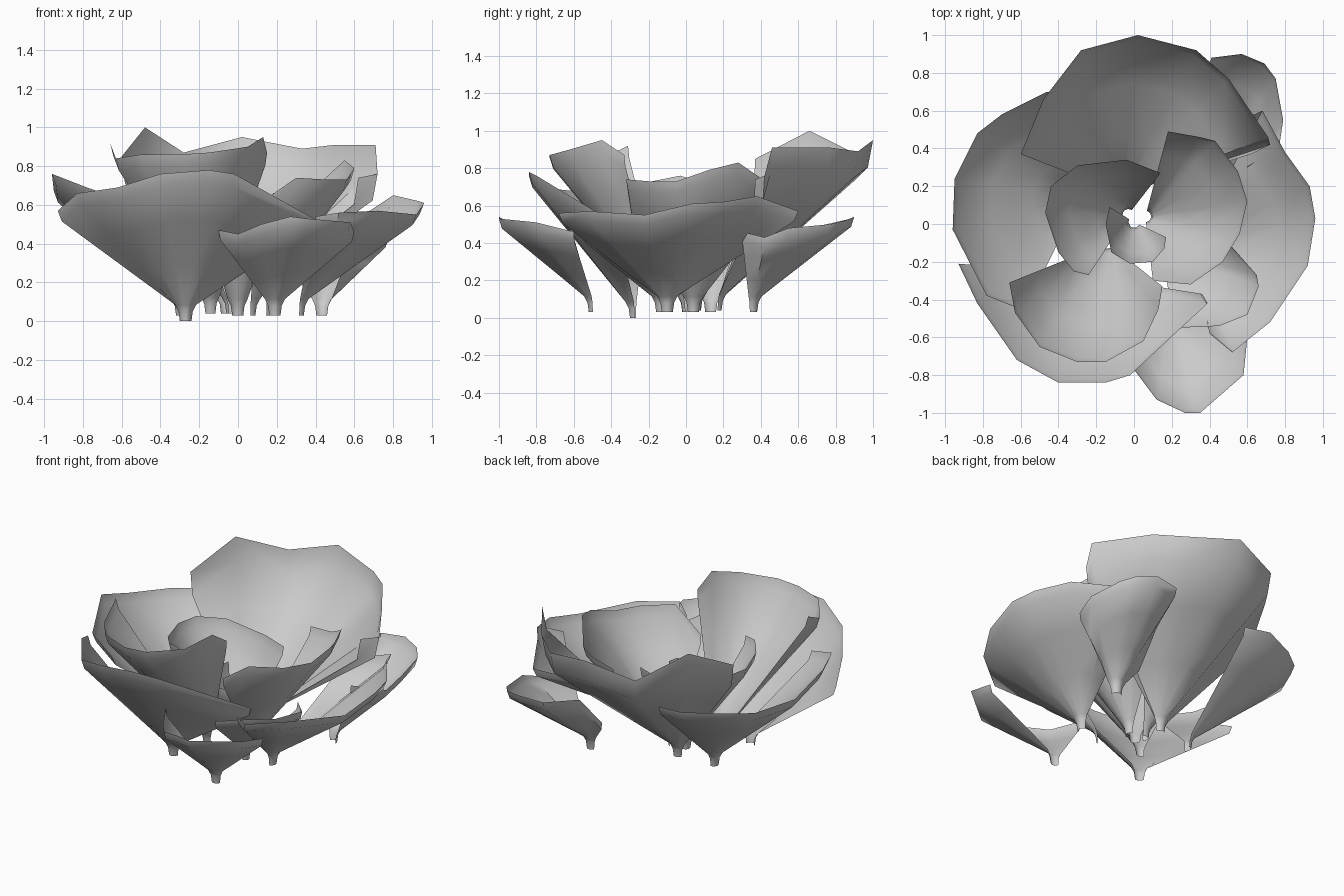
import bpy, bmesh
from mathutils import Vector


def petal(name, base, z_rim, outline, lip=0.04):
    """Fan-shaped petal: narrow stem flaring straight outward, with a steeper lip at the ragged rim."""
    b = Vector(base)
    columns = []
    for (x, y), z in zip(outline, z_rim):
        rim = Vector((x, y, z))
        out = Vector((x - b.x, y - b.y, 0)).normalized()
        throat = b + out * 0.055 + Vector((0, 0, 0.085))
        fold = throat.lerp(Vector((x, y, z - lip)), 0.965)
        columns.append([b + out * 0.03,
                        b + out * 0.037 + Vector((0, 0, 0.05)),
                        throat,
                        throat.lerp(fold, 0.33), throat.lerp(fold, 0.7), fold, rim])
    bm = bmesh.new()
    grid = [[bm.verts.new(p) for p in col] for col in columns]
    for c0, c1 in zip(grid, grid[1:]):
        for j in range(len(c0) - 1):
            bm.faces.new((c0[j], c1[j], c1[j + 1], c0[j + 1]))
    mesh = bpy.data.meshes.new(name)
    bm.to_mesh(mesh)
    bm.free()
    ob = bpy.data.objects.new(name, mesh)
    bpy.context.collection.objects.link(ob)
    bpy.context.view_layer.objects.active = ob
    ob.select_set(True)
    bpy.ops.object.shade_smooth_by_angle(angle=0.9)
    ob.select_set(False)


# outer petals (anticlockwise rims)
petal("front_left_petal", (-.27, -.27, 0),
      (.57, .66, .69, .76, .78, .76, .53, .51),
      ((-.93, -.21), (-.83, -.42), (-.62, -.72), (-.4, -.84),
       (-.15, -.84), (-.02, -.8), (.39, -.42), (.36, -.37)))
petal("front_petal", (.19, -.49, .03),
      (.47, .45, .5, .54, .53, .51, .46),
      ((-.1, -.6), (0, -.77), (.12, -.93), (.27, -1), (.35, -1), (.58, -.8), (.6, -.6)))
petal("right_petal", (.31, -.1, .03),
      (.54, .56, .57, .55, .61, .62, .65, .57, .52),
      ((.4, -.58), (.52, -.68), (.72, -.52), (.92, -.22),
       (.96, .03), (.93, .2), (.8, .38), (.68, .6), (.42, .48)))
petal("back_right_petal", (.43, .35, .03),
      (.46, .43, .48, .5, .52, .54, .53, .47, .25),
      ((.6, .3), (.77, .42), (.79, .55), (.75, .77), (.69, .85),
       (.57, .9), (.41, .88), (.33, .62), (.31, .42)))
petal("back_petal", (-.06, .16, .04),
      (.74, .76, .91, .91, .89, .95, .87, 1.0, .85),
      ((.62, .37), (.72, .42), (.71, .46), (.5, .77), (.33, .92),
       (.02, 1), (-.28, .92), (-.48, .66), (-.6, .37)), 0.12)
petal("left_petal", (-.29, .13, .03),
      (.61, .63, .64, .64, .67, .76, .69, .62),
      ((-.28, .68), (-.46, .7), (-.7, .58), (-.83, .48),
       (-.95, .24), (-.96, -.03), (-.78, -.38), (-.58, -.46)))

# inner petals
petal("inner_front_petal", (-.14, -.1, .04),
      (.92, .84, .86, .86, .87, .9, .95, .87),
      ((-.66, -.31), (-.63, -.47), (-.5, -.65), (-.3, -.73),
       (-.15, -.73), (.05, -.62), (.13, -.45), (.15, -.33)))
petal("inner_low_petal", (.14, -.13, .03),
      (.45, .52, .54, .54, .52, .48),
      ((.22, -.55), (.45, -.54), (.6, -.48), (.66, -.33), (.65, -.27), (.5, -.1)))
petal("inner_right_petal", (.06, .04, .03),
      (.6, .74, .73, .73, .79, .83, .72, .68, .66),
      ((.1, -.3), (.3, -.32), (.47, -.2), (.56, -.05), (.6, .12),
       (.55, .28), (.43, .44), (.35, .46), (.18, .49)))
petal("inner_left_petal", (-.03, .05, .04),
      (.6, .6, .65, .67, .67, .68, .7, .7),
      ((.14, .27), (-.04, .34), (-.3, .31), (-.44, .2),
       (-.47, .06), (-.4, -.15), (-.32, -.25), (-.24, -.27)))
petal("centre_petal", (0, .01, .03),
      (.5, .5, .48, .48, .48, .5, .5),
      ((-.13, .09), (-.15, 0), (-.12, -.15), (-.02, -.21), (.1, -.2), (.16, -.13), (.17, -.07)))
